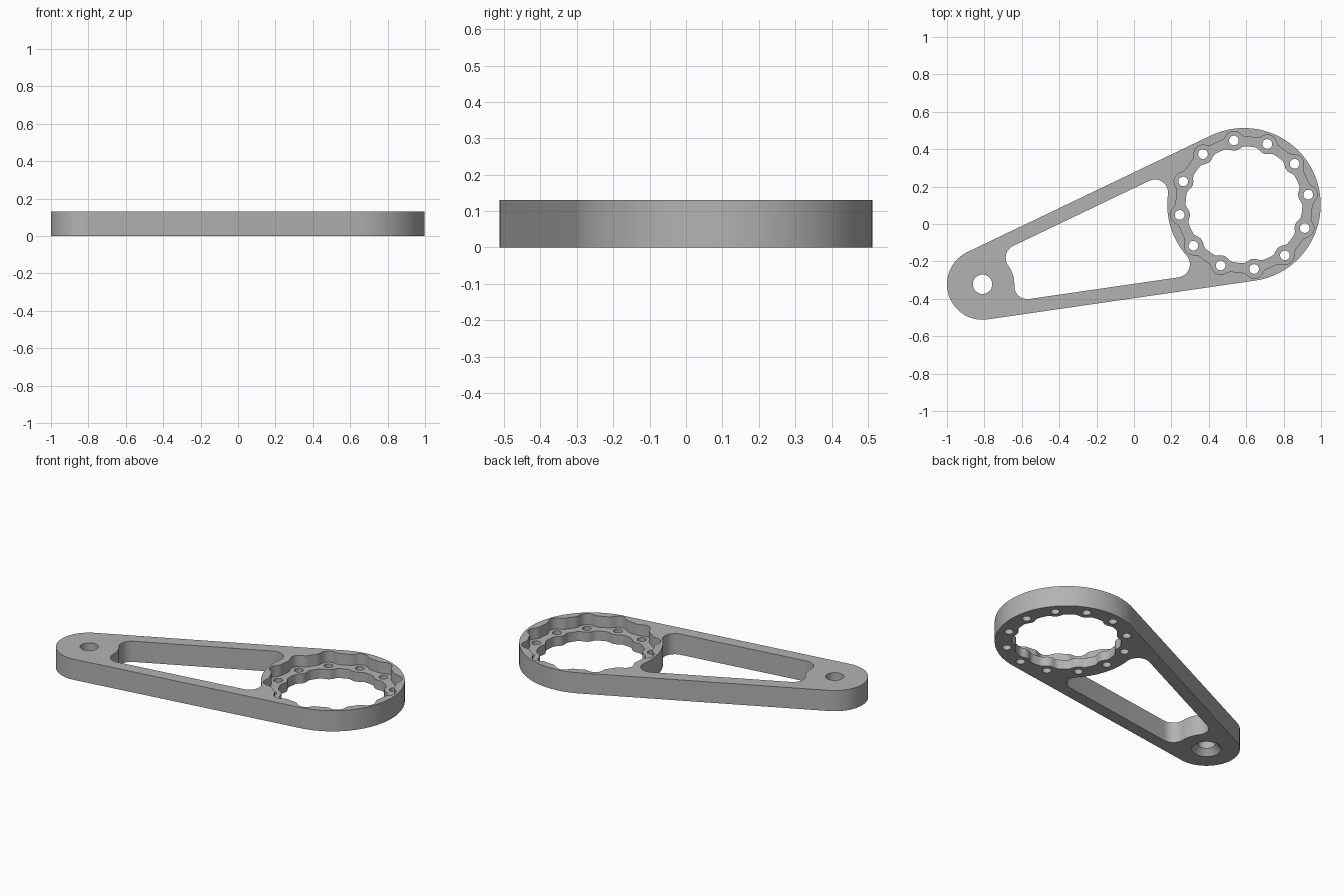
import bpy, bmesh
from math import cos, sin, sqrt, pi, radians, asin, atan2
from mathutils import Vector

if "Cube" in bpy.data.objects:
    bpy.data.objects.remove(bpy.data.objects["Cube"])

THICK, LEDGE = 0.13, 0.06
BIG, BIG_R = Vector((0.588, 0.103)), 0.41
SMALL, SMALL_R = Vector((-0.81, -0.322)), 0.19
BOLTS, BOLT_RING, BOLT_START = 12, 0.348, radians(9)

grey = bpy.data.materials.new("metal grey")
grey.use_nodes = True
colour = (0.45, 0.45, 0.45, 1)
grey.diffuse_color = colour
grey.node_tree.nodes["Principled BSDF"].inputs["Base Color"].default_value = colour


def polar(angle, r=1.0):
    return Vector((cos(angle), sin(angle))) * r


def arc(centre, r, a0, a1, n):
    return [centre + polar(a0 + (a1 - a0) * i / n, r) for i in range(n + 1)]


def circle(centre, r, n=32):
    return arc(centre, r, 0, 2 * pi, n)[:-1]


def prism(name, rings):
    """Solid from a stack of (outline, z) rings, capped at both ends."""
    bm = bmesh.new()
    loops = [[bm.verts.new((p.x, p.y, z)) for p in pts] for pts, z in rings]
    for a, b in zip(loops, loops[1:]):
        for i in range(len(a)):
            j = (i + 1) % len(a)
            bm.faces.new((a[i], a[j], b[j], b[i]))
    bm.faces.new(loops[0][::-1])
    bm.faces.new(loops[-1])
    bmesh.ops.recalc_face_normals(bm, faces=bm.faces)
    mesh = bpy.data.meshes.new(name)
    bm.to_mesh(mesh)
    bm.free()
    obj = bpy.data.objects.new(name, mesh)
    bpy.context.collection.objects.link(obj)
    mesh.materials.append(grey)
    return obj


def through(outline, low=-0.1, high=THICK + 0.1):
    return prism("cutter", [(outline, low), (outline, high)])


# Directions of the two straight sides, tangent to both round ends
axis = BIG - SMALL
tilt = atan2(axis.y, axis.x)
spread = asin((BIG_R - SMALL_R) / axis.length)
up, down = tilt + pi / 2 + spread, tilt - pi / 2 - spread

# Outer plate
outline = arc(BIG, BIG_R, down, up, 56) + arc(SMALL, SMALL_R, up, down + 2 * pi, 36)
arm = prism("arm_plate", [(outline, 0), (outline, THICK)])


# Window: arcs around both ends, joined by rounded corners
RAIL, FILLET = 0.076, 0.07


def corner(centre, end_r, window_r, normal, toward):
    """Centre of a fillet touching a side rail and a round end."""
    off = end_r - RAIL - FILLET
    along = sqrt((window_r + FILLET) ** 2 - off ** 2)
    side = Vector((-normal.y, normal.x))
    if side.dot(axis) * toward < 0:
        side = -side
    return centre + normal * off + side * along


def sweep(centre, r, a0, a1, n):
    """Arc taking the shorter way round."""
    turn = (a1 - a0 + pi) % (2 * pi) - pi
    return arc(centre, r, a0, a0 + turn, n)


def angle_to(a, b):
    return atan2(b.y - a.y, b.x - a.x)


WINDOW_R = 0.17
tl, bl = [corner(SMALL, SMALL_R, WINDOW_R, polar(a), 1) for a in (up, down)]
tr, br = [corner(BIG, BIG_R, BIG_R, polar(a), -1) for a in (up, down)]
window = sweep(bl, FILLET, angle_to(bl, SMALL), down, 10)
window += sweep(br, FILLET, down, angle_to(br, BIG), 10)
window += sweep(BIG, BIG_R, angle_to(BIG, br), angle_to(BIG, tr), 20)[1:-1]
window += sweep(tr, FILLET, angle_to(tr, BIG), up, 10)
window += sweep(tl, FILLET, up, angle_to(tl, SMALL), 10)
window += sweep(SMALL, WINDOW_R, angle_to(SMALL, tl), angle_to(SMALL, bl), 12)[1:-1]


# Scalloped outlines of the ring: lobes around every bolt
def scallop(base, lobe, sign, n=360):
    pts = []
    step = 2 * pi / BOLTS
    for i in range(n):
        a = 2 * pi * i / n
        t = (a - BOLT_START + step / 2) % step - step / 2
        inside = lobe ** 2 - (BOLT_RING * sin(t)) ** 2
        r = base
        if inside > 0:
            edge = BOLT_RING * cos(t) + sign * sqrt(inside)
            r = sign * max(sign * base, sign * edge)
        pts.append(r)
    # soften the joints between lobes
    soft = [sum(pts[(i + k) % n] for k in range(-2, 3)) / 5 for i in range(n)]
    return [BIG + polar(2 * pi * i / n, soft[i]) for i in range(0, n, 2)]


cutters = [
    through(window),
    through(scallop(0.363, 0.05, 1), LEDGE),
    through(scallop(0.312, 0.055, -1)),
    # pivot hole, countersunk underneath
    prism("cutter", [(circle(SMALL, r), z) for r, z in
                     ((0.085, -0.1), (0.085, 0), (0.052, 0.035), (0.052, THICK + 0.1))]),
]
for i in range(BOLTS):
    spot = BIG + polar(BOLT_START + i * 2 * pi / BOLTS, BOLT_RING)
    cutters.append(through(circle(spot, 0.026, 20)))

bpy.context.view_layer.objects.active = arm
for cutter in cutters:
    cutter.hide_render = True
    mod = arm.modifiers.new("cut", "BOOLEAN")
    mod.operation, mod.solver, mod.object = "DIFFERENCE", "EXACT", cutter
    bpy.ops.object.modifier_apply(modifier=mod.name)
    bpy.data.objects.remove(cutter)

bpy.ops.object.select_all(action="DESELECT")
arm.select_set(True)
bpy.ops.object.shade_smooth_by_angle(angle=radians(30))
